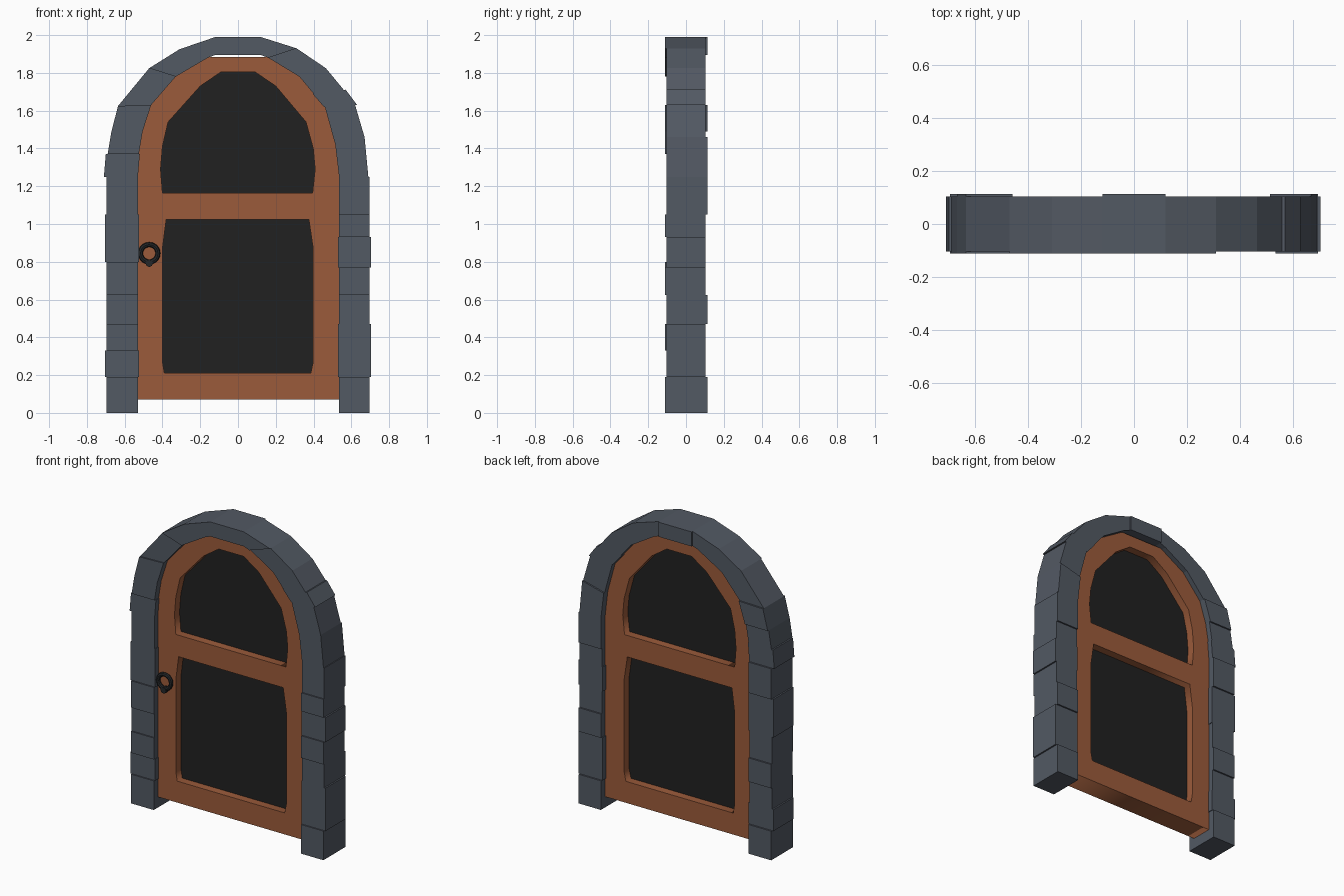
import bpy, bmesh, math
from mathutils import Vector

cube = bpy.data.objects.get("Cube")
if cube:
    bpy.data.objects.remove(cube, do_unlink=True)


def material(name, rgb):
    m = bpy.data.materials.new(name)
    m.use_nodes = True
    m.diffuse_color = (*rgb, 1)
    m.node_tree.nodes["Principled BSDF"].inputs["Base Color"].default_value = (*rgb, 1)
    return m


STONE = material("grey stone", (0.085, 0.1, 0.125))
WOOD = material("brown wood", (0.33, 0.105, 0.043))
DARK = material("black panel", (0.015, 0.015, 0.015))
IRON = material("dark iron", (0.018, 0.02, 0.022))


def slab(name, outlines, y_mid, half, mat):
    """Extrude front outlines in depth; inner outlines become holes."""
    curve = bpy.data.curves.new(name, 'CURVE')
    curve.dimensions = '2D'
    curve.fill_mode = 'BOTH'
    curve.extrude = half
    for pts in outlines:
        s = curve.splines.new('POLY')
        s.points.add(len(pts) - 1)
        for p, (x, z) in zip(s.points, pts):
            p.co = (x, z, 0, 1)
        s.use_cyclic_u = True
    curve.materials.append(mat)
    ob = bpy.data.objects.new(name, curve)
    ob.rotation_euler.x = math.pi / 2
    ob.location.y = y_mid
    bpy.context.collection.objects.link(ob)
    bpy.ops.object.select_all(action='DESELECT')
    ob.select_set(True)
    bpy.context.view_layer.objects.active = ob
    bpy.ops.object.convert(target='MESH')
    return ob


def stone(name, a, b, grow, front, back):
    """One block between two joints, each joint an (outer, inner) pair."""
    bm = bmesh.new()
    rings = []
    for outer, inner in (a, b):
        o, i = Vector(outer), Vector(inner)
        d = (o - i).normalized() * grow
        o, i = o + d, i - d * 0.5
        rings.append([bm.verts.new((p.x, y, p.y))
                      for p, y in ((o, -front), (o, back), (i, back), (i, -front))])
    bm.faces.new(rings[0])
    bm.faces.new(rings[1][::-1])
    for k in range(4):
        n = (k + 1) % 4
        bm.faces.new((rings[0][k], rings[1][k], rings[1][n], rings[0][n]))
    bmesh.ops.recalc_face_normals(bm, faces=bm.faces)
    me = bpy.data.meshes.new(name)
    bm.to_mesh(me)
    bm.free()
    me.materials.append(STONE)
    bpy.context.collection.objects.link(bpy.data.objects.new(name, me))


def course(name, joints, raised):
    """Row of blocks; raised ones stand slightly proud."""
    for k, (a, b) in enumerate(zip(joints, joints[1:])):
        up = raised[k]
        stone(f"{name}_{k + 1}", a, b,
              0.01 if up == "o" else 0.0,
              0.112 if up in "fb" else 0.104,
              0.114 if up in "rb" else 0.104)


# Side pillars
left_z = [0, 0.19, 0.33, 0.47, 0.625, 0.77, 0.93, 1.05, 1.25]
right_z = [0, 0.19, 0.33, 0.47, 0.625, 0.80, 1.05, 1.25]
course("left_pillar_stone", [((0.695, z), (0.535, z)) for z in left_z], "boorfofr")
course("right_pillar_stone", [((-0.695, z), (-0.53, z)) for z in right_z], "bofrfor")

# Arch blocks, from the right pillar over the top to the left pillar
arch = [
    ((-0.70, 1.25), (-0.535, 1.25)), ((-0.69, 1.37), (-0.525, 1.37)),
    ((-0.67, 1.49), (-0.505, 1.49)), ((-0.635, 1.625), (-0.46, 1.63)),
    ((-0.47, 1.825), (-0.33, 1.78)), ((-0.31, 1.925), (-0.16, 1.88)),
    ((-0.12, 1.99), (-0.12, 1.895)), ((0.12, 1.99), (0.12, 1.895)),
    ((0.31, 1.93), (0.16, 1.88)), ((0.465, 1.825), (0.325, 1.78)),
    ((0.56, 1.71), (0.40, 1.69)), ((0.62, 1.63), (0.46, 1.62)),
    ((0.67, 1.46), (0.515, 1.42)), ((0.69, 1.25), (0.535, 1.25)),
]
course("arch_stone", arch, "ofbnffbfnnonr")

# Door leaf with two openings
leaf = [(-0.54, 0.07), (0.54, 0.07), (0.54, 1.25), (0.53, 1.4), (0.48, 1.63),
        (0.33, 1.79), (0.17, 1.885), (-0.17, 1.885), (-0.34, 1.79),
        (-0.48, 1.63), (-0.53, 1.4), (-0.54, 1.25)]
lower = [(-0.39, 0.21), (0.385, 0.21), (0.398, 0.27), (0.398, 0.87),
         (0.375, 1.025), (-0.38, 1.025), (-0.4, 0.87), (-0.4, 0.27)]
upper = [(-0.4, 1.165), (0.395, 1.165), (0.408, 1.29), (0.398, 1.4),
         (0.36, 1.54), (0.2, 1.73), (0.09, 1.805), (-0.09, 1.805),
         (-0.2, 1.73), (-0.37, 1.54), (-0.4, 1.41), (-0.41, 1.29)]
slab("door_leaf", [leaf, lower, upper], 0, 0.07, WOOD)

# Dark panels set into the openings
for name, pts in (("lower_panel", lower), ("upper_panel", upper)):
    slab(name, [pts], 0, 0.018, DARK)

# Ring handle with its pin
bpy.ops.mesh.primitive_torus_add(major_radius=0.046, minor_radius=0.013,
                                 major_segments=20, minor_segments=8,
                                 location=(-0.47, -0.085, 0.845),
                                 rotation=(math.pi / 2, 0, 0))
ring = bpy.context.object
ring.name = "ring_handle"
bpy.ops.mesh.primitive_cylinder_add(vertices=8, radius=0.02, depth=0.035,
                                    location=(-0.47, -0.083, 0.792),
                                    rotation=(math.pi / 2, 0, 0))
pin = bpy.context.object
pin.name = "handle_pin"
for ob in (ring, pin):
    ob.data.materials.append(IRON)
